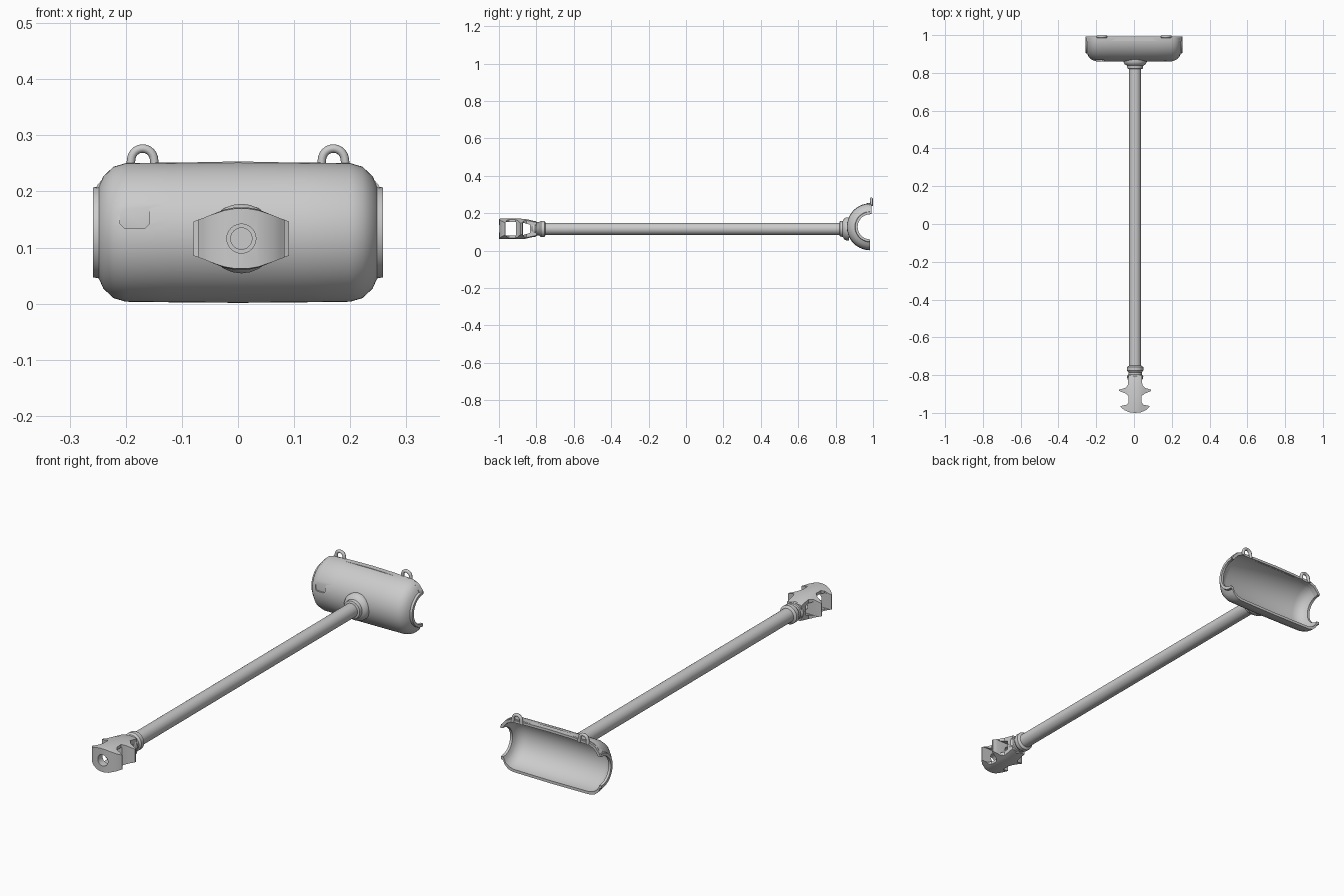
import bpy, bmesh, math

if "Cube" in bpy.data.objects:
    bpy.data.objects.remove(bpy.data.objects["Cube"])

CX, CZ = 0.006, 0.116      # pole axis
HY, HZ = 0.985, 0.127      # shell axis

mat = bpy.data.materials.new("plain grey")
mat.diffuse_color = (0.6, 0.6, 0.6, 1)
mat.use_nodes = True
mat.node_tree.nodes["Principled BSDF"].inputs["Base Color"].default_value = mat.diffuse_color


def finish(bm, name):
    bmesh.ops.recalc_face_normals(bm, faces=bm.faces)
    me = bpy.data.meshes.new(name)
    bm.to_mesh(me)
    bm.free()
    me.materials.append(mat)
    ob = bpy.data.objects.new(name, me)
    bpy.context.collection.objects.link(ob)
    return ob


def loft(name, rings, cap=True):
    """Join equal closed rings of points into a solid."""
    bm = bmesh.new()
    rows = [[bm.verts.new(p) for p in r] for r in rings]
    n = len(rows[0])
    for a, b in zip(rows, rows[1:]):
        for i in range(n):
            j = (i + 1) % n
            bm.faces.new((a[i], a[j], b[j], b[i]))
    if cap:
        bm.faces.new(rows[0])
        bm.faces.new(rows[-1])
    return finish(bm, name)


def lathe_y(name, prof, n=24):
    """Solid turned about the pole axis from (y, radius) pairs."""
    ang = [2 * math.pi * i / n for i in range(n)]
    return loft(name, [[(CX + r * math.cos(a), y, CZ + r * math.sin(a)) for a in ang]
                       for y, r in prof])


def active(ob):
    bpy.ops.object.select_all(action='DESELECT')
    ob.select_set(True)
    bpy.context.view_layer.objects.active = ob


def boolean(ob, tool, op='DIFFERENCE'):
    m = ob.modifiers.new("cut", 'BOOLEAN')
    m.object, m.operation, m.solver = tool, op, 'EXACT'
    active(ob)
    bpy.ops.object.modifier_apply(modifier=m.name)
    bpy.data.objects.remove(tool)


def smooth(ob, deg=32):
    active(ob)
    bpy.ops.object.shade_smooth_by_angle(angle=math.radians(deg))


def mirrored(pts):
    """Extend right-hand points with their mirror image in x."""
    return pts + [(-x, y) for x, y in reversed(pts) if abs(x) > 1e-6]


# half-barrel shell with open round ends
outer = [(0, .1255), (.12, .1245), (.2, .1235), (.222, .117), (.24, .1), (.248, .082),
         (.258, .08), (.258, .067), (.246, .067)]
inner = [(.241, .08), (.233, .093), (.216, .105), (.195, .111), (0, .113)]
right = outer + inner
loop = right + [(-x, r) for x, r in reversed(right) if x > 0]
steps = 28
shell = loft("shell", [[(x, HY - r * math.sin(a), HZ + r * math.cos(a)) for x, r in loop]
                       for a in [math.pi * k / steps for k in range(steps + 1)]])

# shallow window recess with rounded lower corners
win = [(-.21, .18), (-.158, .18), (-.158, .142), (-.166, .134), (-.202, .134), (-.21, .142)]
boolean(shell, loft("recess_cutter", [[(x, y, z) for x, z in win] for y in (.8, .8695)]))
smooth(shell)

# crowned lip around the upper edge
lip_out = [(.258, .197), (.25, .212), (.23, .236), (.203, .247), (.1, .2515), (0, .2535)]
lip_in = [(.245, .195), (.239, .205), (.221, .226), (.197, .236), (.1, .24), (0, .241)]
outline = mirrored(lip_out) + mirrored(lip_in)[::-1]
smooth(loft("upper_lip", [[(x, y, z) for x, z in outline] for y in (.968, .993)]))

# hanging loops
for side, sx in (("left", -.17), ("right", .17)):
    cu = bpy.data.curves.new("hanging_loop_" + side, 'CURVE')
    cu.dimensions = '3D'
    cu.bevel_depth, cu.bevel_resolution, cu.use_fill_caps = .0075, 2, True
    pts = [(-.023, .238)]
    pts += [(-.0205 * math.cos(t), .2555 + .021 * math.sin(t))
            for t in [math.pi * k / 12 for k in range(13)]]
    pts += [(.023, .238)]
    sp = cu.splines.new('POLY')
    sp.points.add(len(pts) - 1)
    for p, (x, z) in zip(sp.points, pts):
        p.co = (sx + x, .9915, z, 1)
    cu.materials.append(mat)
    ob = bpy.data.objects.new("hanging_loop_" + side, cu)
    bpy.context.collection.objects.link(ob)
    active(ob)
    bpy.ops.object.convert(target='MESH')
    smooth(bpy.context.view_layer.objects.active, 50)

# pole and socket joining it to the shell
smooth(lathe_y("pole", [(-.8, .032), (.85, .032)]))
smooth(lathe_y("pole_socket", [(.82, .034), (.823, .041), (.838, .043), (.846, .056),
                               (.858, .062), (.872, .062)]))

# ringed collar at the front of the pole
smooth(lathe_y("front_collar", [(-.832, .03), (-.82, .041), (-.806, .043), (-.796, .036),
                                (-.785, .036), (-.776, .043), (-.757, .043), (-.75, .032)]))

# front coupling: a faceted body cut to a two-flanged plan
plan = [(0, -1), (.03, -.997), (.058, -.985), (.077, -.968), (.077, -.962), (.046, -.958),
        (.035, -.946), (.034, -.912), (.05, -.898), (.085, -.884), (.085, -.877),
        (.052, -.868), (.038, -.852), (.036, -.8)]
plan = plan + [(-x, y) for x, y in reversed(plan) if x > 0]
section = [(.1, .027), (.07, .036), (.03, .052), (.012, .0555)]
section = section + [(-x, z) for x, z in reversed(section)]
section = section + [(x, -z) for x, z in reversed(section)]
head = loft("front_coupling", [[(CX + x, y, CZ + z * s) for x, z in section]
                               for y, s in ((-1.01, .93), (-.985, 1), (-.862, .97), (-.79, .66))])
boolean(head, loft("plan_tool", [[(CX + x, y, z) for x, y in plan]
                                 for z in (CZ - .1, CZ + .1)]), 'INTERSECT')


# square and tapered side openings, then the stepped bore
def side_cut(y0, h0, y1, h1):
    q = [(y0, -h0), (y1, -h1), (y1, h1), (y0, h0)]
    boolean(head, loft("side_cutter", [[(x, y, CZ + z) for y, z in q] for x in (-.2, .2)]))


side_cut(-.964, .036, -.91, .036)
side_cut(-.872, .033, -.834, .022)
boolean(head, lathe_y("bore_cutter", [(-1.1, .026), (-.94, .026)]))
boolean(head, lathe_y("small_bore_cutter", [(-.93, .019), (-.85, .019)]))
smooth(head, 28)
